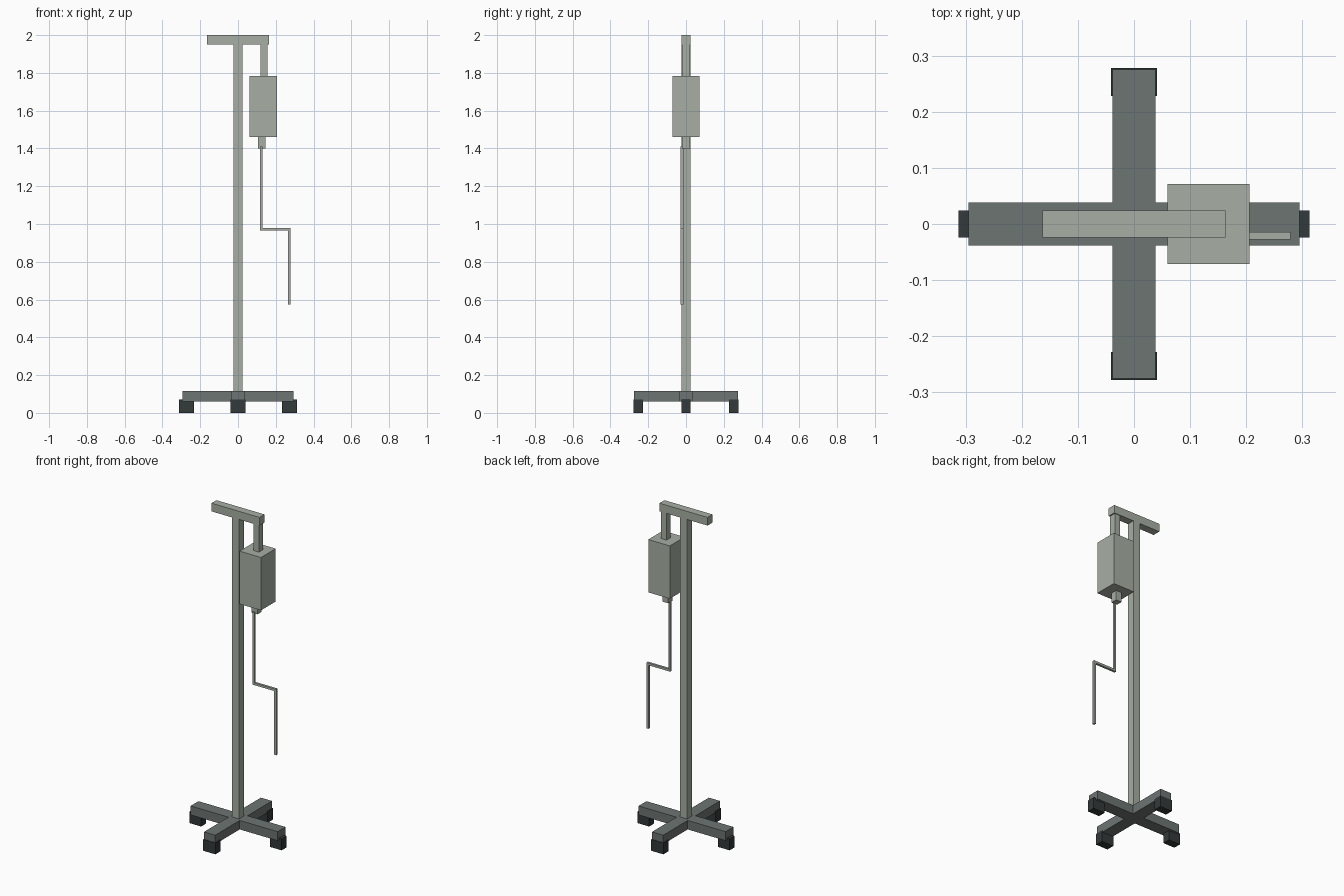
import bpy
from mathutils import Vector

cube = bpy.data.objects.get("Cube")
if cube:
    bpy.data.objects.remove(cube, do_unlink=True)


def material(name, rgb):
    m = bpy.data.materials.new(name)
    m.use_nodes = True
    color = (*rgb, 1.0)
    m.diffuse_color = color
    m.node_tree.nodes["Principled BSDF"].inputs["Base Color"].default_value = color
    return m


pale = material("pale_grey_green", (0.39, 0.43, 0.37))
slate = material("slate_grey", (0.153, 0.178, 0.171))
dark = material("dark_rubber", (0.033, 0.041, 0.041))


def box(name, low, high, mat):
    """Flat-sided block between two opposite corners."""
    low, high = Vector(low), Vector(high)
    bpy.ops.mesh.primitive_cube_add(size=1, location=(low + high) / 2)
    obj = bpy.context.object
    obj.name = name
    obj.scale = high - low
    bpy.ops.object.transform_apply(location=False, rotation=False, scale=True)
    obj.data.materials.append(mat)
    return obj


# Crossed base arms
box("base_arm_side", (-0.295, -0.038, 0.06), (0.295, 0.038, 0.115), slate)
box("base_arm_front", (-0.038, -0.275, 0.06), (0.038, 0.275, 0.115), slate)

# Feet under the arm ends
for name, s in (("left", 1), ("right", -1)):
    x = 0.273 * s
    box(name + "_foot", (x - 0.04, -0.024, 0), (x + 0.04, 0.024, 0.07), dark)
for name, s in (("back", 1), ("front", -1)):
    y = 0.253 * s
    box(name + "_foot", (-0.041, y - 0.025, 0), (0.041, y + 0.025, 0.07), dark)

# Pole and top crossbar
box("pole", (-0.024, -0.024, 0.1), (0.024, 0.024, 1.95), pale)
box("crossbar", (-0.163, -0.024, 1.95), (0.163, 0.024, 2.0), pale)

# Hanging fluid bag
box("bag_hanger", (0.118, -0.02, 1.78), (0.156, 0.02, 1.95), pale)
box("fluid_bag", (0.06, -0.071, 1.46), (0.206, 0.071, 1.784), pale)
box("bag_outlet", (0.107, -0.02, 1.40), (0.146, 0.02, 1.46), pale)

# Stepped drip tube
box("tube_upper", (0.117, -0.028, 0.966), (0.13, -0.014, 1.41), pale)
box("tube_bend", (0.117, -0.028, 0.965), (0.277, -0.014, 0.979), pale)
box("tube_lower", (0.265, -0.028, 0.575), (0.279, -0.014, 0.978), pale)
